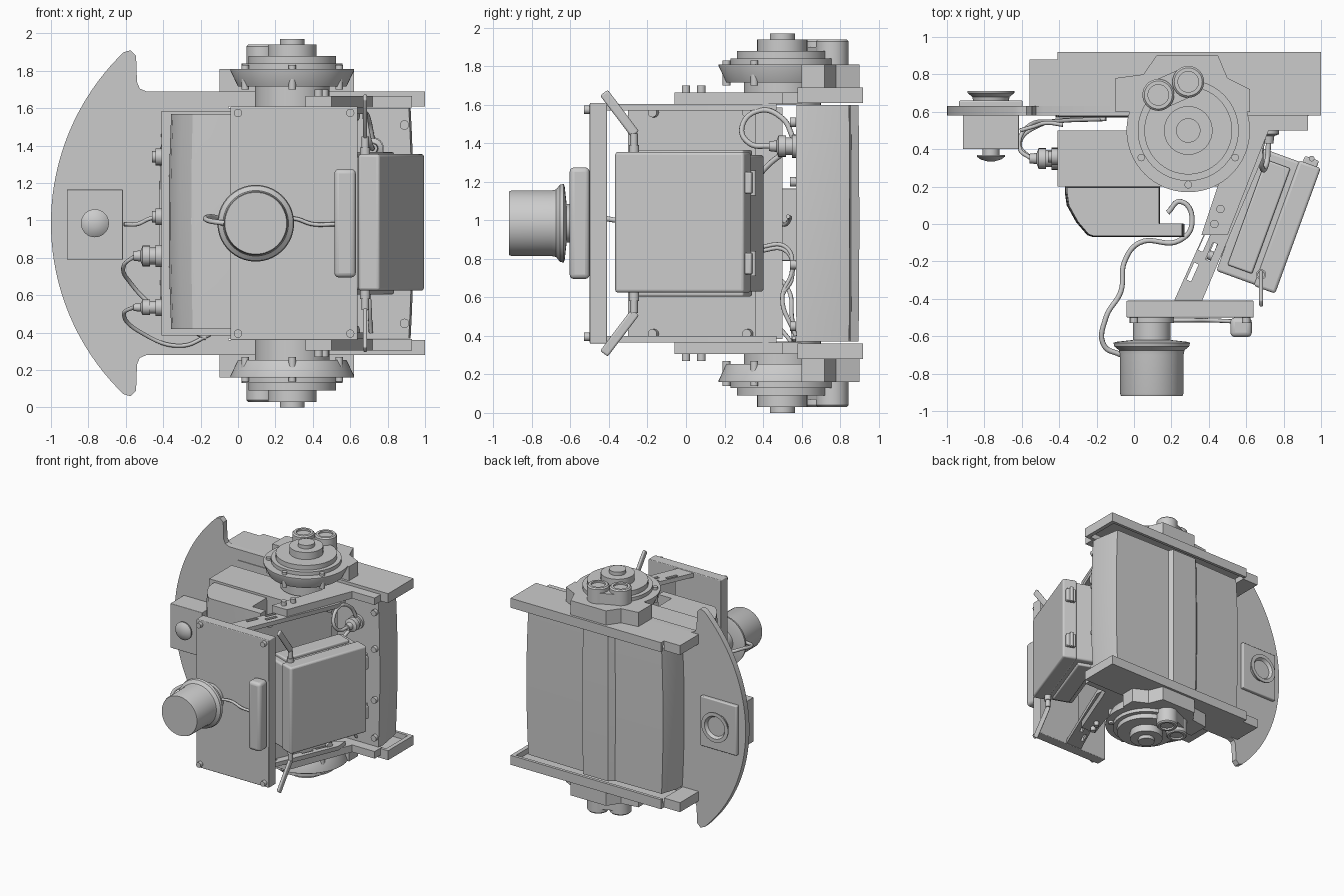
import bpy, bmesh, math
from mathutils import Vector, Matrix

if "Cube" in bpy.data.objects:
    bpy.data.objects.remove(bpy.data.objects["Cube"])

MID = 0.985
plane = bpy.data.objects.new("mirror_plane", None)
plane.location = (0, 0, MID)
plane.hide_render = True
bpy.context.collection.objects.link(plane)


def finish(name, bm, bevel=0, mirror=False, smooth=True):
    bmesh.ops.recalc_face_normals(bm, faces=bm.faces)
    me = bpy.data.meshes.new(name)
    bm.to_mesh(me)
    bm.free()
    ob = bpy.data.objects.new(name, me)
    bpy.context.collection.objects.link(ob)
    if bevel:
        m = ob.modifiers.new("bevel", 'BEVEL')
        m.width, m.segments, m.limit_method = bevel, 3, 'ANGLE'
    if mirror:
        add_mirror(ob)
    if smooth:
        bpy.ops.object.select_all(action='DESELECT')
        bpy.context.view_layer.objects.active = ob
        ob.select_set(True)
        bpy.ops.object.shade_smooth_by_angle(angle=math.radians(30))
    return ob


def add_mirror(ob):
    m = ob.modifiers.new("mirror", 'MIRROR')
    m.use_axis = (False, False, True)
    m.mirror_object = plane


def box(name, x, y, z, bevel=0, mirror=False, turn=None):
    """Box from ranges; turn = (angle, pivot x, pivot y) about z."""
    bm = bmesh.new()
    bmesh.ops.create_cube(bm, size=1)
    for v in bm.verts:
        v.co = Vector([(r[0] + r[1]) / 2 + c * (r[1] - r[0]) for r, c in zip((x, y, z), v.co)])
    if turn:
        bm.transform(Matrix.Translation((turn[1], turn[2], 0)) @ Matrix.Rotation(turn[0], 4, 'Z'))
    return finish(name, bm, bevel, mirror)


def prism(name, pts, layers, axis='z', mirror=False, bevel=0):
    """Outline swept along an axis; layers = (position, scale about the middle)."""
    bm = bmesh.new()
    ca = (min(p[0] for p in pts) + max(p[0] for p in pts)) / 2
    cb = (min(p[1] for p in pts) + max(p[1] for p in pts)) / 2
    rings = []
    for h, s in layers:
        q = [(ca + (a - ca) * s, cb + (b - cb) * s) for a, b in pts]
        rings.append([bm.verts.new((a, b, h) if axis == 'z' else (a, h, b)) for a, b in q])
    n = len(pts)
    for lo, hi in zip(rings, rings[1:]):
        for i in range(n):
            bm.faces.new((lo[i], lo[(i + 1) % n], hi[(i + 1) % n], hi[i]))
    bm.faces.new(rings[0])
    bm.faces.new(rings[-1])
    return finish(name, bm, bevel, mirror)


def lathe(name, profile, at, axis=(0, 0, 1), n=48, mirror=False):
    """Turned part; profile = (radius, distance along axis)."""
    bm = bmesh.new()
    rings = [[bm.verts.new((r * math.cos(2 * math.pi * i / n), r * math.sin(2 * math.pi * i / n), h))
              for i in range(n)] for r, h in profile]
    for lo, hi in zip(rings, rings[1:]):
        for i in range(n):
            bm.faces.new((lo[i], lo[(i + 1) % n], hi[(i + 1) % n], hi[i]))
    bm.faces.new(rings[0])
    bm.faces.new(rings[-1])
    rot = Vector((0, 0, 1)).rotation_difference(Vector(axis)).to_matrix().to_4x4()
    bm.transform(Matrix.Translation(at) @ rot)
    return finish(name, bm, 0, mirror)


def cable(name, pts, r=0.011, mirror=False):
    cu = bpy.data.curves.new(name, 'CURVE')
    cu.dimensions, cu.bevel_depth, cu.bevel_resolution = '3D', r, 2
    cu.resolution_u, cu.use_fill_caps = 8, True
    sp = cu.splines.new('BEZIER')
    sp.bezier_points.add(len(pts) - 1)
    for b, p in zip(sp.bezier_points, pts):
        b.co = p
        b.handle_left_type = b.handle_right_type = 'AUTO'
    ob = bpy.data.objects.new(name, cu)
    bpy.context.collection.objects.link(ob)


def bow(z0, z1, amount, n=10):
    return [(z0 + (z1 - z0) * i / n, 1 - amount * (2 * i / n - 1) ** 2) for i in range(n + 1)]


# crescent side plate: arc outside, tips and straight inner edge
R = 1.27
arc = [(-1 + R - R * math.cos(t), MID + R * math.sin(t)) for t in [math.radians(-46 + 92 * i / 40) for i in range(41)]]
edge = [(-0.575, 1.91), (-0.545, 1.88), (-0.54, 1.74), (-0.525, 1.705), (-0.49, 1.69), (-0.05, 1.69)]
prism("crescent_plate", arc + edge + [(x, 2 * MID - z) for x, z in reversed(edge)], [(0.58, 1), (0.63, 1)], 'y')

# tray-shaped bars at top and bottom
box("bar_web", (-0.41, 1), (0.58, 0.92), (1.655, 1.69), mirror=True)
box("bar_back_wall", (-0.41, 1), (0.895, 0.92), (1.61, 1.69), mirror=True)
box("bar_front_wall", (-0.41, 1), (0.58, 0.605), (1.61, 1.69), mirror=True)
box("bar_end_wall", (0.965, 1), (0.58, 0.92), (1.61, 1.69), mirror=True)
box("bar_end_block", (-0.56, -0.41), (0.58, 0.88), (1.61, 1.69), mirror=True)

# rear barrel shell with raised centre rib
shell = [(-0.42, 0.57), (0.93, 0.57), (0.94, 0.62), (0.9, 0.85), (0.36, 0.86), (0.34, 0.9), (0.1, 0.9),
         (0.06, 0.86), (-0.38, 0.85), (-0.43, 0.7)]
prism("rear_shell", shell, bow(0.37, 1.6, 0.025))
for z in (1.51, 1.2, 0.77, 0.45):
    lathe("shell_bolt", [(0.025, 0), (0.025, 0.03)], (0.89, 0.57, z), (0, -1, 0), 16)

# central body and bowed front cover
prism("central_body", [(-0.41, 0.2), (0.46, 0.2), (0.58, 0.5), (-0.41, 0.5)], [(0.385, 1), (1.585, 1)])
prism("bowed_cover", [(-0.37, 0.17), (-0.36, 0.1), (-0.31, 0.01), (-0.25, -0.06), (-0.22, -0.07), (0.27, -0.07),
                      (0.27, 0), (0.14, 0), (0.14, 0.2), (-0.37, 0.2)], bow(0.42, 1.57, 0.04))
for z in (1.34, 1.02):
    lathe("side_plug", [(0.045, 0), (0.045, 0.03), (0.03, 0.03), (0.03, 0.05)], (-0.41, 0.36, z), (-1, 0, 0), 20)

# front mounting plate
box("front_plate", (-0.04, 0.64), (-0.5, -0.41), (0.36, 1.61), 0.006)
for x in (0, 0.6):
    lathe("plate_bolt", [(0.022, 0), (0.022, 0.03)], (x, -0.5, 1.575), (0, -1, 0), 16, mirror=True)

# slanted side wall and slotted flange
d = Vector((0.385, 0.86)).normalized()
prism("slanted_wall", [(0.31, -0.3), (0.34, -0.3), (0.63, 0.36), (0.6, 0.36)], [(0.4, 1), (1.58, 1)])
flange = prism("slotted_flange", [(0.21, -0.42), (0.36, -0.42), (0.69, 0.36), (0.68, 0.47), (0.56, 0.36)],
               [(1.57, 1), (1.605, 1)])
bm = bmesh.new()
ang = math.atan2(d.y, d.x)
for along, side in [(0.17, 0.02), (0.31, -0.028), (0.34, 0.028), (0.63, -0.03), (0.66, 0.028), (0.76, -0.02)]:
    c = Vector((0.262, -0.42)) + d * along + Vector((-d.y, d.x)) * side
    bmesh.ops.create_cube(bm, size=1, matrix=Matrix.Translation((c.x, c.y, 1.59)) @ Matrix.Rotation(ang, 4, 'Z')
                          @ Matrix.Diagonal((0.1, 0.026, 0.2, 1)))
cutter = finish("slot_cutter", bm, smooth=False)
cutter.hide_render = True
cut = flange.modifiers.new("slots", 'BOOLEAN')
cut.operation, cut.object = 'DIFFERENCE', cutter
bpy.context.view_layer.objects.active = flange
bpy.ops.object.modifier_apply(modifier=cut.name)
bpy.data.objects.remove(cutter)
add_mirror(flange)
prism("bracket_arm", [(0.36, -0.06), (0.5, -0.06), (0.68, 0.4), (0.72, 0.5), (0.93, 0.5), (0.93, 0.6),
                      (0.25, 0.6), (0.25, 0.5), (0.52, 0.42)], [(1.605, 1), (1.665, 1)], mirror=True)
for y in (0.0, 0.08):
    lathe("arm_bolt", [(0.022, 0), (0.022, 0.05)], (0.43 + y * 0.4, y, 1.65), n=16, mirror=True)
for x, y in ((0.4, -0.16), (0.615, 0.33)):
    lathe("wall_bolt", [(0.025, 0), (0.025, 0.04)], (x - 0.01, y, 1.35 if x < 0 else 1.56), (0.92, -0.39, 0), 16, mirror=True)

# rotated electronics case with lid, hinges and clips
T = (math.radians(-20), 0.715, 0.022)
box("case_body", (-0.165, 0.165), (-0.35, 0.35), (0.63, 1.34), 0.015, turn=T)
box("case_lid", (0.05, 0.172), (-0.357, 0.357), (0.625, 1.355), 0.015, turn=T)
box("case_top_lip", (-0.12, 0.02), (-0.3, 0.3), (1.33, 1.365), 0.01, True, T)
box("case_hinge", (0.07, 0.15), (0.34, 0.39), (1.14, 1.25), 0.008, True, T)
lathe("hinge_pin", [(0.015, 0), (0.015, 0.13)], (0.95, 0.35, 1.13), n=14, mirror=True)
for y in (-0.22, 0.22):
    box("case_foot", (-0.21, -0.16), (y - 0.05, y + 0.05), (1.1, 1.2), 0.008, True, T)

# bent blade antennas
lathe("antenna_base", [(0.027, 0), (0.027, 0.06), (0.02, 0.06), (0.02, 0.12)], (0.68, -0.27, 1.33), n=20, mirror=True)
bm = bmesh.new()
bmesh.ops.create_cube(bm, size=1, matrix=Matrix.Translation((0.68, -0.345, 1.555)) @ Matrix.Rotation(math.radians(37), 4, 'X')
                      @ Matrix.Diagonal((0.022, 0.05, 0.27, 1)))
finish("antenna_blade", bm, 0.01, True)

# front cylindrical sensor and rounded pad
lathe("front_sensor", [(0.1, 0), (0.1, 0.12), (0.19, 0.13), (0.205, 0.135), (0.2, 0.155), (0.175, 0.175),
                       (0.17, 0.2), (0.17, 0.405), (0.165, 0.42)], (0.095, -0.5, MID), (0, -1, 0), 64)
lathe("sensor_collar", [(0.12, 0), (0.12, 0.03)], (0.095, -0.5, MID), (0, -1, 0))
box("front_pad", (0.515, 0.63), (-0.605, -0.5), (0.695, 1.275), 0.025)

# stepped pivot drums with bridge block and twin motors
lathe("pivot_drum", [(0.29, 1.715), (0.33, 1.80), (0.33, 1.81), (0.27, 1.81), (0.27, 1.84), (0.235, 1.84), (0.235, 1.88),
                     (0.13, 1.88), (0.13, 1.94), (0.065, 1.94), (0.065, 1.97)], (0.29, 0.5, 0), n=64, mirror=True)
lathe("pivot_post", [(0.2, 1.6), (0.2, 1.75)], (0.29, 0.5, 0), mirror=True)
for a in (-150, -90, -30):
    t = math.radians(a)
    lathe("drum_bolt", [(0.02, 1.70), (0.02, 1.83)], (0.29 + 0.29 * math.cos(t), 0.5 + 0.29 * math.sin(t), 0), n=16, mirror=True)
prism("bridge_block", [(-0.1, 0.6), (0.62, 0.6), (0.62, 0.72), (0.5, 0.78), (0.45, 0.9), (0.12, 0.9), (0.05, 0.8),
                       (-0.1, 0.78)], [(1.68, 1), (1.81, 1)], mirror=True)
for x, y in ((0.13, 0.69), (0.29, 0.76)):
    lathe("motor_can", [(0.085, 1.8), (0.085, 1.93), (0.075, 1.94), (0.055, 1.94), (0.055, 1.925)], (x, y, 0), n=32, mirror=True)
box("motor_link", (-0.09, 0.09), (-0.08, 0.08), (1.8, 1.9), mirror=True, turn=(math.radians(24), 0.21, 0.725))

# side camera on the crescent plate
CX = -0.765
box("camera_body", (CX - 0.15, CX + 0.15), (0.4, 0.6), (0.79, 1.165), 0.004)
box("camera_flange", (CX - 0.17, CX + 0.17), (0.62, 0.66), (0.77, 1.19), 0.008)
lathe("camera_button", [(0.045, 0), (0.045, 0.03), (0.075, 0.03), (0.075, 0.04), (0.055, 0.055), (0.02, 0.065)],
      (CX, 0.4, MID), (0, -1, 0), 32)
lathe("camera_lens", [(0.095, 0), (0.1, 0.02), (0.125, 0.04), (0.125, 0.05), (0.095, 0.05), (0.08, 0.025)],
      (CX, 0.66, MID), (0, 1, 0), 40)

# cable connectors
plug = [(0.06, 0), (0.06, 0.03), (0.045, 0.03), (0.045, 0.06), (0.055, 0.06), (0.055, 0.1), (0.03, 0.11), (0.025, 0.15)]
for z, s in ((0.81, 1), (0.535, 0.75)):
    lathe("side_connector", [(r * s, h) for r, h in plug], (-0.41, 0.35, z), (-1, 0, 0), 24)
for z in (1.385,):
    lathe("rear_connector", plug, (0.72, 0.58, z), (0, -1, 0), 24)

# cables
cable("camera_cable", [(-0.61, 0.5, 0.98), (-0.54, 0.52, 0.98), (-0.47, 0.54, 1.01), (-0.38, 0.53, 1.02)])
cable("upper_side_cable", [(-0.55, 0.35, 0.81), (-0.61, 0.4, 0.76), (-0.57, 0.52, 0.66), (-0.4, 0.55, 0.5), (-0.17, 0.56, 0.37)])
cable("lower_side_cable", [(-0.55, 0.35, 0.54), (-0.61, 0.42, 0.5), (-0.5, 0.53, 0.39), (-0.3, 0.56, 0.33), (-0.15, 0.56, 0.39)])
cable("sensor_cable", [(-0.07, -0.7, MID), (-0.16, -0.65, 1.0), (-0.15, -0.5, 1.02), (-0.07, -0.36, 1.0), (-0.05, -0.2, MID),
                       (0.03, -0.1, MID), (0.24, -0.09, MID), (0.31, 0.0, MID), (0.25, 0.12, MID), (0.18, 0.06, MID)], 0.014)
cable("pad_cable", [(0.19, -0.515, 1.0), (0.3, -0.515, 1.01), (0.4, -0.515, 0.98), (0.52, -0.52, 0.98)])
cable("rear_loop_cable", [(0.72, 0.44, 1.385), (0.71, 0.33, 1.4), (0.69, 0.29, 1.48), (0.68, 0.38, 1.57), (0.7, 0.5, 1.53), (0.72, 0.56, 1.42)], 0.014)
cable("case_cable", [(0.72, 0.56, 1.385), (0.68, 0.42, 1.28), (0.66, 0.36, 1.2)], 0.014)
for i, z in enumerate((0.84, 0.86)):
    cable("rear_bundle_cable", [(0.66, 0.37, z), (0.67, 0.52, z), (0.69, 0.55, 0.7 + 0.04 * i), (0.7, 0.5, 0.6), (0.71, 0.57, 0.4)])
